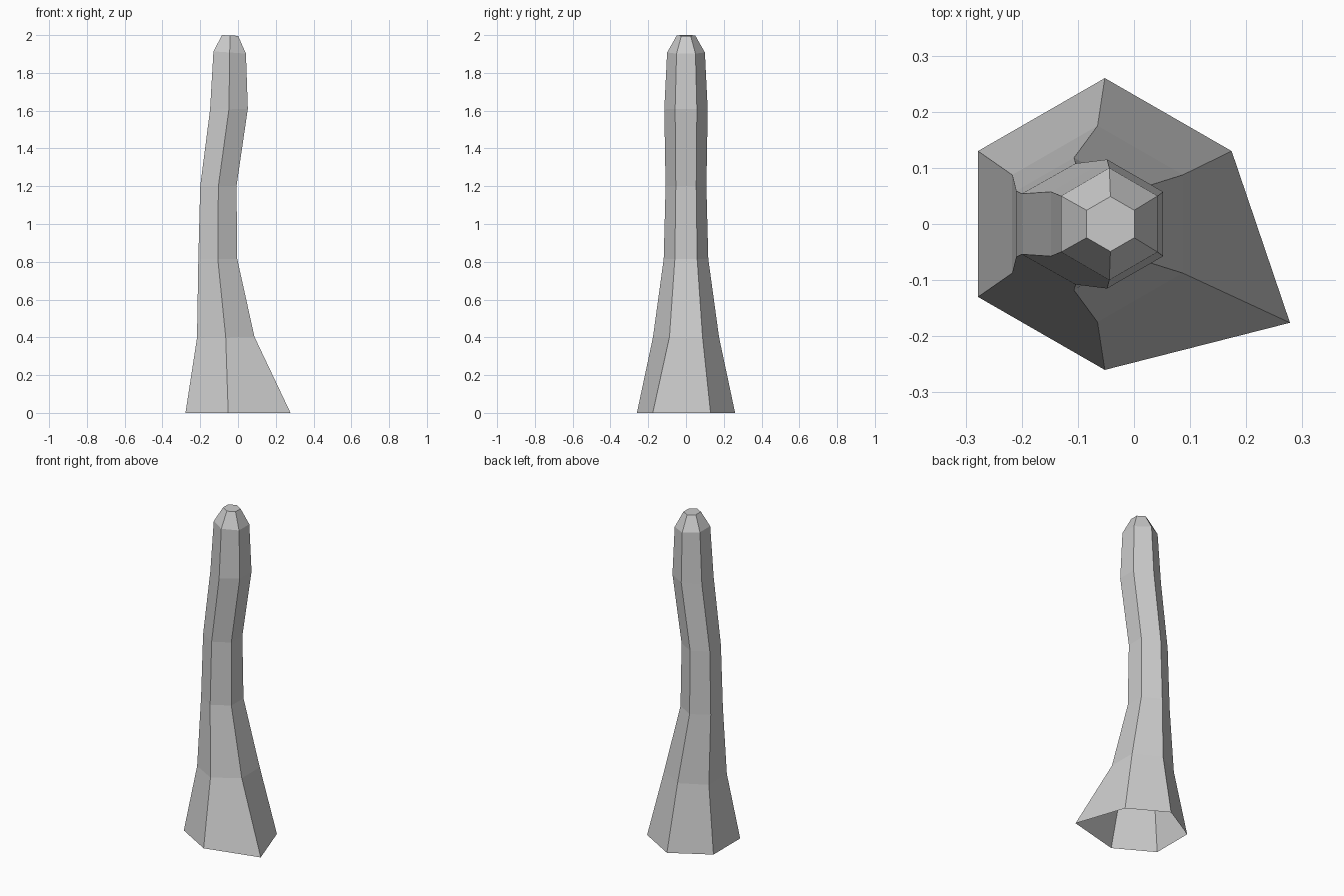
import bpy, bmesh
from math import cos, sin, radians

if "Cube" in bpy.data.objects:
    bpy.data.objects.remove(bpy.data.objects["Cube"])

# Ring sections: height, centre x, half-width in x, half-depth in y, tilt (z change at right side)
RINGS = [
    (0.00, -0.052, 0.226, 0.260, 0.0),
    (0.40, -0.065, 0.152, 0.175, 0.003),
    (0.815, -0.107, 0.103, 0.118, 0.0),
    (1.20, -0.104, 0.096, 0.108, 0.0),
    (1.607, -0.048, 0.100, 0.115, 0.003),
    (1.908, -0.044, 0.086, 0.100, -0.006),
    (1.998, -0.042, 0.0425, 0.049, -0.002),
]

bm = bmesh.new()
loops = []
for z, cx, wx, wy, tilt in RINGS:
    ring = []
    for i in range(6):
        a = radians(30 + 60 * i)
        u = cos(a) / cos(radians(30))
        ring.append(bm.verts.new((cx + wx * u, wy * sin(a), z + tilt * u)))
    loops.append(ring)

# Root corner pulled outwards at the base (front right)
loops[0][5].co = (0.278, -0.176, 0.0)

# Bent trunk walls, open underneath
for low, high in zip(loops, loops[1:]):
    for i in range(6):
        j = (i + 1) % 6
        bm.faces.new((low[i], low[j], high[j], high[i]))

# Blunt tip cap
bm.faces.new(loops[-1])

mesh = bpy.data.meshes.new("bent_trunk")
bm.to_mesh(mesh)
bm.free()
trunk = bpy.data.objects.new("bent_trunk", mesh)
bpy.context.collection.objects.link(trunk)
